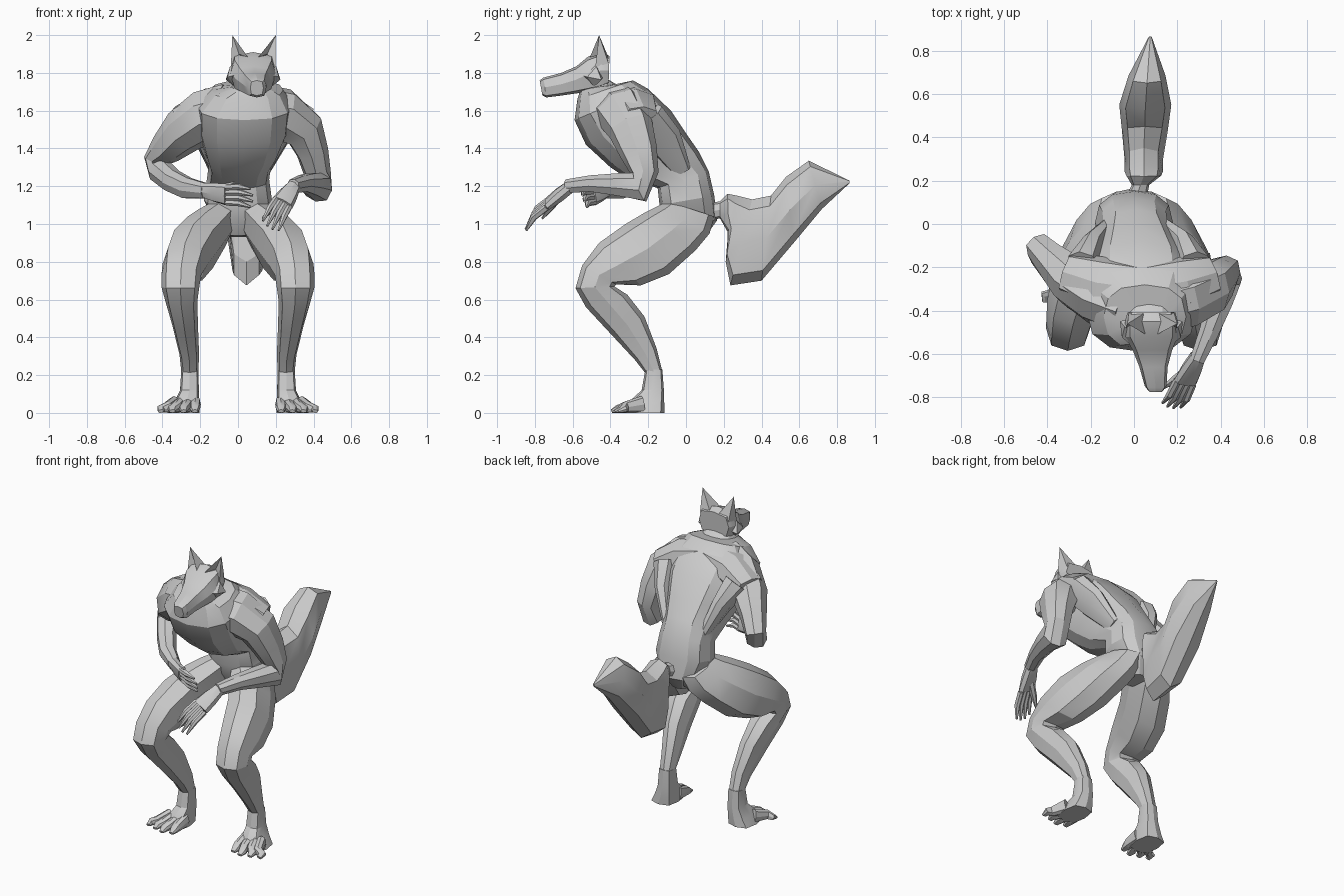
import bpy
import bmesh
import math
from mathutils import Vector

if "Cube" in bpy.data.objects:
    bpy.data.objects.remove(bpy.data.objects["Cube"], do_unlink=True)

# One plain material for the whole figure
GREY = (0.6, 0.6, 0.6, 1)
fur = bpy.data.materials.new("grey_fur")
fur.use_nodes = True
fur.diffuse_color = GREY
fur.node_tree.nodes["Principled BSDF"].inputs["Base Color"].default_value = GREY


def loft(bm, rings):
    """Skin a list of point rings and close both ends."""
    loops = [[bm.verts.new(p) for p in ring] for ring in rings]
    for low, high in zip(loops, loops[1:]):
        count = len(low)
        for i in range(count):
            j = (i + 1) % count
            bm.faces.new((low[i], low[j], high[j], high[i]))
    bm.faces.new(loops[0])
    bm.faces.new(loops[-1])


def ring(center, across, along, sides=8, power=0.8):
    """Rounded-box cross-section spanned by two half-axes."""
    points = []
    for i in range(sides):
        angle = math.tau * i / sides
        c, s = math.cos(angle), math.sin(angle)
        points.append(center + across * math.copysign(abs(c) ** power, c)
                      + along * math.copysign(abs(s) ** power, s))
    return points


def slab(bm, stations, sides=8, power=0.8, flip=1):
    """Loft sections given as (x, half width, front y z, back y z)."""
    rings = []
    for x, width, front, back in stations:
        a, b = Vector((x * flip, *front)), Vector((x * flip, *back))
        rings.append(ring((a + b) / 2, Vector((width, 0, 0)), (a - b) / 2, sides, power))
    loft(bm, rings)


def tube(bm, points, radii, hint, sides=8):
    """Sweep a section along a path without twist; radii are (across, along hint)."""
    points = [Vector(p) for p in points]
    along = Vector(hint)
    rings = []
    for i, point in enumerate(points):
        tangent = (points[min(i + 1, len(points) - 1)] - points[max(i - 1, 0)]).normalized()
        along = (along - tangent * along.dot(tangent)).normalized()
        rings.append(ring(point, tangent.cross(along) * radii[i][0], along * radii[i][1], sides))
    loft(bm, rings)


def finish(bm, name):
    bmesh.ops.recalc_face_normals(bm, faces=bm.faces)
    mesh = bpy.data.meshes.new(name)
    bm.to_mesh(mesh)
    bm.free()
    mesh.materials.append(fur)
    obj = bpy.data.objects.new(name, mesh)
    bpy.context.collection.objects.link(obj)
    bpy.ops.object.select_all(action='DESELECT')
    obj.select_set(True)
    bpy.context.view_layer.objects.active = obj
    bpy.ops.object.shade_smooth_by_angle(angle=math.radians(24))


# Hunched torso from crotch to neck
bm = bmesh.new()
slab(bm, [
    (0, .06, (-.07, .94), (.10, .93)),
    (0, .13, (-.12, 1.02), (.165, 1.02)),
    (0, .18, (-.14, 1.1), (.15, 1.15)),
    (0, .165, (-.15, 1.19), (.12, 1.28)),
    (.01, .165, (-.31, 1.24), (.07, 1.38)),
    (.02, .20, (-.4, 1.3), (0, 1.48)),
    (.03, .245, (-.53, 1.42), (-.08, 1.6)),
    (.035, .255, (-.59, 1.55), (-.2, 1.715)),
    (.05, .19, (-.575, 1.66), (-.28, 1.76)),
    (.07, .105, (-.56, 1.71), (-.37, 1.74)),
    (.08, .09, (-.55, 1.76), (-.42, 1.77)),
], sides=12)
finish(bm, "torso")

# Shoulder blades spanning both arms
bm = bmesh.new()
tube(bm, [(-.3, -.23, 1.55), (-.15, -.28, 1.62), (.04, -.31, 1.65), (.22, -.28, 1.62), (.35, -.24, 1.55)],
     [(.1, .08), (.13, .1), (.13, .1), (.13, .1), (.1, .08)], (0, 0, 1))
finish(bm, "shoulder_blades")

# Head with a long muzzle, running from nape to nose
bm = bmesh.new()
slab(bm, [
    (.08, .11, (-.405, 1.89), (-.41, 1.735)),
    (.08, .122, (-.45, 1.91), (-.45, 1.715)),
    (.08, .12, (-.52, 1.885), (-.52, 1.7)),
    (.085, .09, (-.58, 1.835), (-.59, 1.69)),
    (.09, .065, (-.66, 1.80), (-.66, 1.68)),
    (.1, .05, (-.755, 1.775), (-.74, 1.67)),
    (.1, .035, (-.775, 1.76), (-.76, 1.68)),
], power=0.6)
finish(bm, "head")

for side, label in ((1, "left"), (-1, "right")):
    # Pointed ear with a hollow front
    bm = bmesh.new()
    base = [(.025, -.51, 1.88), (.118, -.48, 1.83), (.105, -.41, 1.85), (.03, -.41, 1.88)]
    tip = bm.verts.new((.085 + side * .115, -.46, 2))
    feet = [bm.verts.new((.08 + side * x, y, z)) for x, y, z in base]
    dent = bm.verts.new((.08 + side * .075, -.455, 1.9))
    for a, b in zip(feet[1:], feet[2:] + feet[:1]):
        bm.faces.new((a, b, tip))
    bm.faces.new((feet[0], dent, tip))
    bm.faces.new((dent, feet[1], tip))
    bm.faces.new((feet[3], feet[2], feet[1], dent, feet[0]))
    finish(bm, label + "_ear")

    # Cheek tuft
    bm = bmesh.new()
    tube(bm, [(.08 + side * .06, -.5, 1.79), (.08 + side * .11, -.48, 1.78),
              (.08 + side * .142, -.45, 1.765)],
         [(.07, .07), (.05, .055), (.004, .004)], (0, 0, 1), sides=4)
    finish(bm, label + "_cheek")

    # Back muscle tapering from shoulder blade to waist
    bm = bmesh.new()
    tube(bm, [(.02 + side * .25, -.21, 1.57), (.02 + side * .2, -.12, 1.45), (.01 + side * .13, -.02, 1.28)],
         [(.08, .1), (.05, .1), (.03, .05)], (0, 1, 0))
    finish(bm, label + "_back_muscle")

    # Bent leg: thigh, knee and shin
    bm = bmesh.new()
    slab(bm, [
        (.08, .09, (-.1, 1.12), (.15, 1.04)),
        (.115, .115, (-.14, 1.1), (.125, .95)),
        (.165, .132, (-.21, 1.065), (.05, .86)),
        (.235, .135, (-.32, 1.0), (-.09, .735)),
        (.28, .12, (-.46, .9), (-.24, .675)),
        (.3, .105, (-.55, .78), (-.37, .68)),
        (.305, .1, (-.585, .66), (-.38, .67)),
        (.3, .085, (-.53, .56), (-.31, .625)),
        (.28, .068, (-.4, .42), (-.22, .51)),
        (.258, .052, (-.27, .28), (-.155, .34)),
        (.255, .045, (-.215, .21), (-.125, .22)),
    ], flip=side)
    finish(bm, label + "_leg")

    # Foot with four splayed toes
    bm = bmesh.new()
    slab(bm, [
        (.255, .045, (-.215, .23), (-.125, .23)),
        (.257, .05, (-.235, .12), (-.117, .12)),
        (.27, .065, (-.29, .07), (-.115, .05)),
        (.285, .08, (-.32, .0), (-.115, .0)),
    ], flip=side, power=0.6)
    for k in range(4):
        start, end = .225 + .037 * k, .228 + .06 * k
        reach = -.395 + .018 * abs(k - 1)
        tube(bm, [(side * start, -.23, .045), (side * (start + end) / 2, -.32, .03),
                  (side * end, reach + .03, .02), (side * end, reach, .009)],
             [(.028, .045), (.028, .03), (.026, .02), (.016, .009)], (0, 0, 1))
    finish(bm, label + "_foot")


def arm(label, path, radii, hint):
    bm = bmesh.new()
    tube(bm, path, radii, hint)
    finish(bm, label + "_arm")


def hand(label, wrist, knuckle, tips, spread, thumb):
    """Flat palm, four tapering fingers and a thumb."""
    wrist, knuckle, tips, spread = map(Vector, (wrist, knuckle, tips, spread))
    spread.normalize()
    bm = bmesh.new()
    tube(bm, [wrist, wrist.lerp(knuckle, .5), knuckle],
         [(.034, .037), (.034, .052), (.024, .06)], spread)
    for k in range(4):
        offset = (k - 1.5) / 1.5
        root = knuckle + spread * offset * .042
        end = tips + spread * offset * .05 - (tips - knuckle) * .12 * abs(offset)
        middle = root.lerp(end, .5) + Vector((0, -.014, .008))
        tube(bm, [root, middle, end], [(.019, .017), (.018, .016), (.006, .006)], spread, sides=6)
    thumb = Vector(thumb)
    root = wrist.lerp(knuckle, .4)
    tube(bm, [root, root.lerp(thumb, .6), thumb],
         [(.024, .024), (.018, .018), (.006, .006)], spread, sides=6)
    finish(bm, label + "_hand")


# Left arm reaches forward over the knee
arm("left",
    [(.1, -.37, 1.6), (.24, -.335, 1.58), (.35, -.29, 1.5), (.395, -.25, 1.38),
     (.42, -.22, 1.27), (.425, -.245, 1.195), (.395, -.36, 1.21), (.345, -.5, 1.215), (.29, -.63, 1.2)],
    [(.14, .14), (.135, .135), (.11, .12), (.085, .1),
     (.072, .075), (.075, .085), (.062, .062), (.048, .045), (.035, .038)], (.3, 1, .5))
hand("left", (.295, -.61, 1.2), (.235, -.73, 1.11), (.165, -.85, .975), (.8, -.2, -.5), (.13, -.76, 1.03))

# Right arm folds across the belly
arm("right",
    [(-.04, -.37, 1.6), (-.17, -.325, 1.57), (-.29, -.26, 1.49), (-.38, -.17, 1.4),
     (-.435, -.11, 1.335), (-.415, -.15, 1.285), (-.35, -.25, 1.23), (-.27, -.35, 1.19), (-.17, -.43, 1.175)],
    [(.14, .14), (.135, .135), (.11, .12), (.08, .09),
     (.065, .06), (.065, .065), (.06, .06), (.053, .058), (.04, .042)], (.5, .3, 1))
hand("right", (-.19, -.42, 1.18), (-.06, -.5, 1.155), (.085, -.545, 1.135), (0, -.3, .95), (-.02, -.53, 1.22))

# Bushy tail: thin root, hanging belly, upswept tip
bm = bmesh.new()
slab(bm, [
    (.01, .05, (.12, 1.11), (.13, 1.02)),
    (.03, .04, (.18, 1.12), (.18, 1.03)),
    (.045, .08, (.22, 1.16), (.225, .95)),
    (.045, .088, (.27, 1.15), (.21, .8)),
    (.045, .088, (.35, 1.13), (.235, .675)),
    (.05, .105, (.45, 1.15), (.4, .7)),
    (.052, .12, (.53, 1.25), (.57, .9)),
    (.06, .085, (.65, 1.335), (.72, 1.08)),
    (.075, .006, (.865, 1.23), (.865, 1.215)),
])
finish(bm, "tail")
